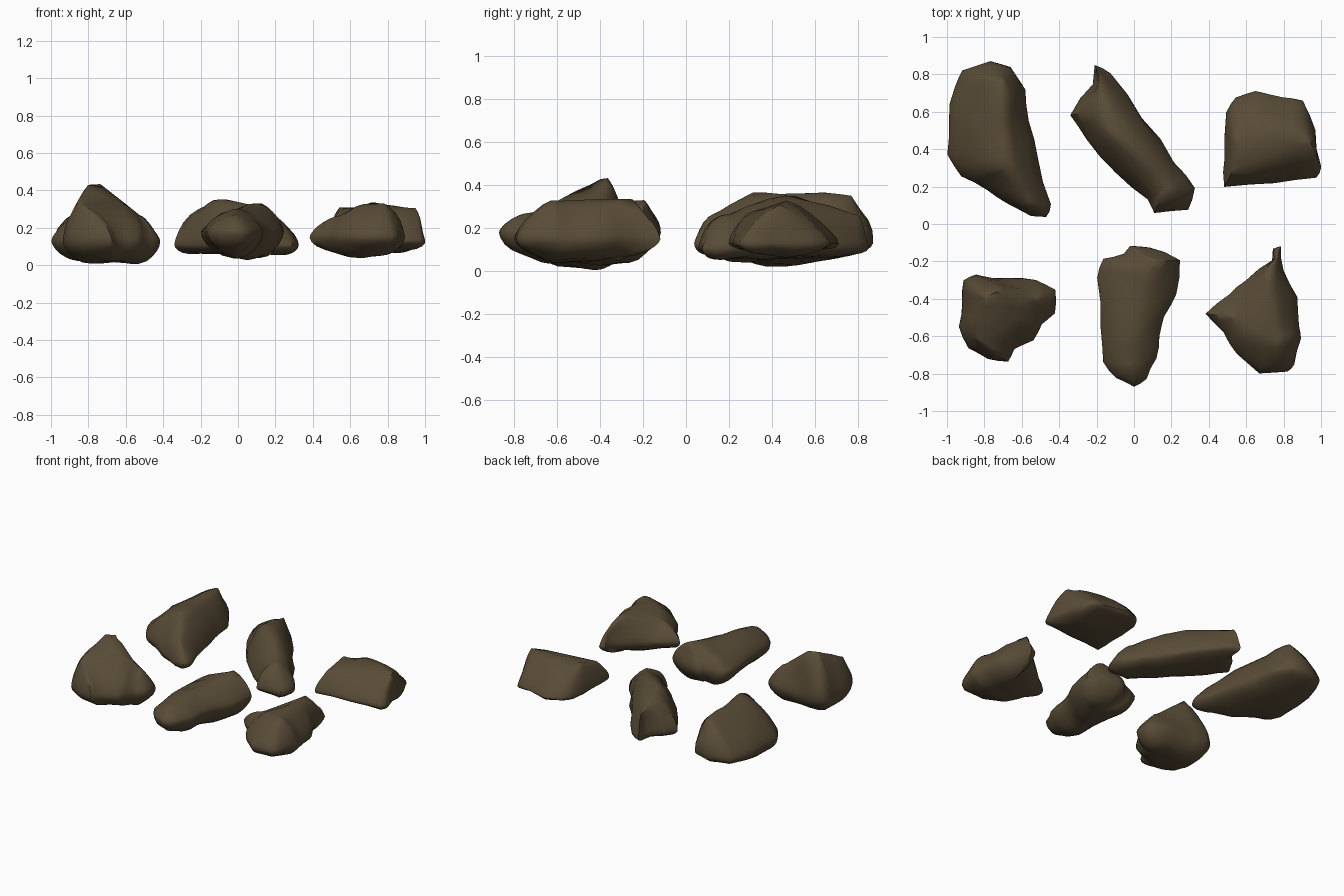
import bpy, bmesh
from mathutils import Vector, noise

cube = bpy.data.objects.get("Cube")
if cube:
    bpy.data.objects.remove(cube, do_unlink=True)

# One earthy brown for every rock
brown = bpy.data.materials.new("earth_brown")
brown.use_nodes = True
COLOUR = (0.1, 0.072, 0.038, 1)
brown.diffuse_color = COLOUR
shader = brown.node_tree.nodes["Principled BSDF"]
shader.inputs["Base Color"].default_value = COLOUR
shader.inputs["Roughness"].default_value = 0.9


def vectors(points):
    """Turn hundredths of a unit into vectors."""
    return [Vector(p) / 100 for p in points]


def nearest_on_path(point, path):
    """Closest point, seen from above, on a polyline of 3D points."""
    best = None
    for a, b in zip(path, path[1:]):
        along = (b - a).xy
        t = (point.xy - a.xy).dot(along) / along.length_squared
        spot = a.lerp(b, min(max(t, 0), 1))
        distance = (point.xy - spot.xy).length
        if best is None or distance < best[0]:
            best = (distance, spot)
    return best[1]


def widest_loop(outline, rim_height):
    """Outline at the widest level, with a midpoint added on every side."""
    corners = [Vector((x, y, rim_height)) / 100 for x, y in outline]
    loop = []
    for a, b in zip(corners, corners[1:] + corners[:1]):
        loop += [a, a.lerp(b, 0.5)]
    return loop


def rock(name, outline, rim_height, crest, keel, swell=1.6, belly=1.8):
    """Draw the outline in towards a crest above and a keel below.
    Swell and belly are 1 for straight slopes, 2 for round, more for boxy."""
    rim = widest_loop(outline, rim_height)
    bm = bmesh.new()
    rim_verts = [bm.verts.new(p) for p in rim]
    count = len(rim)
    for path, power in ((vectors(crest), swell), (vectors(keel), belly)):
        targets = [nearest_on_path(p, path) for p in rim]
        previous = rim_verts
        for t in (0.03, 0.12, 0.27, 0.47, 0.7, 0.92):
            rise = (1 - (1 - t) ** power) ** (1 / power)
            ring = []
            for p, target in zip(rim, targets):
                spot = p.lerp(target, t)
                spot.z = p.z + (target.z - p.z) * rise
                ring.append(bm.verts.new(spot))
            for i in range(count):
                j = (i + 1) % count
                bm.faces.new((previous[i], previous[j], ring[j], ring[i]))
            previous = ring
        bm.faces.new(previous)
    bmesh.ops.remove_doubles(bm, verts=bm.verts, dist=0.004)
    bmesh.ops.triangulate(bm, faces=[f for f in bm.faces if len(f.verts) > 4])
    bmesh.ops.recalc_face_normals(bm, faces=bm.faces)
    bmesh.ops.smooth_vert(bm, verts=bm.verts, factor=0.25,
                          use_axis_x=True, use_axis_y=True, use_axis_z=True)
    # Weathered dents and bumps
    bm.normal_update()
    moves = [v.normal * (noise.noise(v.co * 7) * 0.018 + 0.002) for v in bm.verts]
    for v, move in zip(bm.verts, moves):
        v.co += move
        v.co.z = max(v.co.z, 0)
    mesh = bpy.data.meshes.new(name)
    bm.to_mesh(mesh)
    bm.free()
    mesh.materials.append(brown)
    obj = bpy.data.objects.new(name, mesh)
    bpy.context.collection.objects.link(obj)
    bpy.ops.object.select_all(action="DESELECT")
    obj.select_set(True)
    bpy.context.view_layer.objects.active = obj
    bpy.ops.object.shade_smooth_by_angle(angle=1.0)
    return obj


# Long boulder with its crest near the inner side
rock("back_left_rock",
     [(-92, 82), (-77, 87), (-66, 84), (-58, 72), (-57, 55), (-51, 35), (-45, 10),
      (-47, 4), (-55, 4), (-69, 11), (-78, 19), (-93, 25), (-100, 37), (-99, 55), (-96, 73)],
     13, [(-70, 76, 36), (-70, 52, 37), (-66, 32, 37), (-57, 14, 27)],
     [(-85, 65, 5), (-84, 38, 2), (-57, 12, 7)], swell=1.35)

# Narrow diagonal slab, boxy at its rear end
rock("back_middle_rock",
     [(-34, 58), (-22, 75), (-21, 85), (-13, 81), (5, 57), (22, 33), (32, 19),
      (29, 8), (10, 5), (8, 13), (-10, 27), (-25, 46)],
     11, [(-19, 79, 27), (-17, 62, 32), (-11, 50, 36), (8, 33, 32), (17, 20, 27)],
     [(-18, 60, 6), (20, 15, 6)], swell=1.6)

# Wedge with a ridge from side to side and a full inner end
rock("back_right_rock",
     [(48, 20), (48, 35), (50, 60), (54, 68), (65, 70), (80, 69), (90, 66),
      (96, 50), (100, 30), (98, 25), (75, 22)],
     13, [(53, 29, 27), (55, 43, 31), (72, 46, 33), (95, 44, 32)],
     [(58, 45, 9), (86, 45, 7)], swell=1.3)

# Tallest rock, steep at the back, with a full shoulder running forward
rock("front_left_rock",
     [(-91, -30), (-85, -27), (-68, -30), (-52, -29), (-42, -35), (-42, -48), (-50, -53),
      (-53, -63), (-64, -67), (-67, -74), (-78, -72), (-88, -66), (-94, -55), (-91, -42)],
     13, [(-84, -61, 33), (-79, -40, 44), (-73, -37, 44), (-63, -42, 34), (-52, -40, 27)],
     [(-80, -45, 1), (-58, -42, 1)], swell=1.4)

# Tapering boulder with a blunt nose
rock("front_middle_rock",
     [(-20, -28), (-17, -18), (-5, -16), (-2, -12), (8, -13), (25, -19), (22, -38), (16, -50),
      (13, -60), (12, -72), (7, -83), (0, -87), (-10, -83), (-16, -74), (-17, -55)],
     18, [(-2, -74, 27), (-1, -60, 30), (6, -32, 31), (11, -20, 33)],
     [(-2, -66, 5), (6, -30, 3)], swell=1.5)

# Pointed rock with a high plateau and a lower rear tip
rock("front_right_rock",
     [(38, -48), (50, -37), (60, -30), (74, -19), (74, -13), (79, -11), (80, -25), (87, -39),
      (88, -55), (90, -61), (85, -75), (82, -78), (67, -80), (55, -69), (48, -58)],
     15, [(54, -50, 27), (66, -57, 32), (77, -61, 33), (73, -42, 34), (72, -25, 34), (77, -17, 24)],
     [(66, -58, 4), (72, -38, 5)], swell=1.4)
